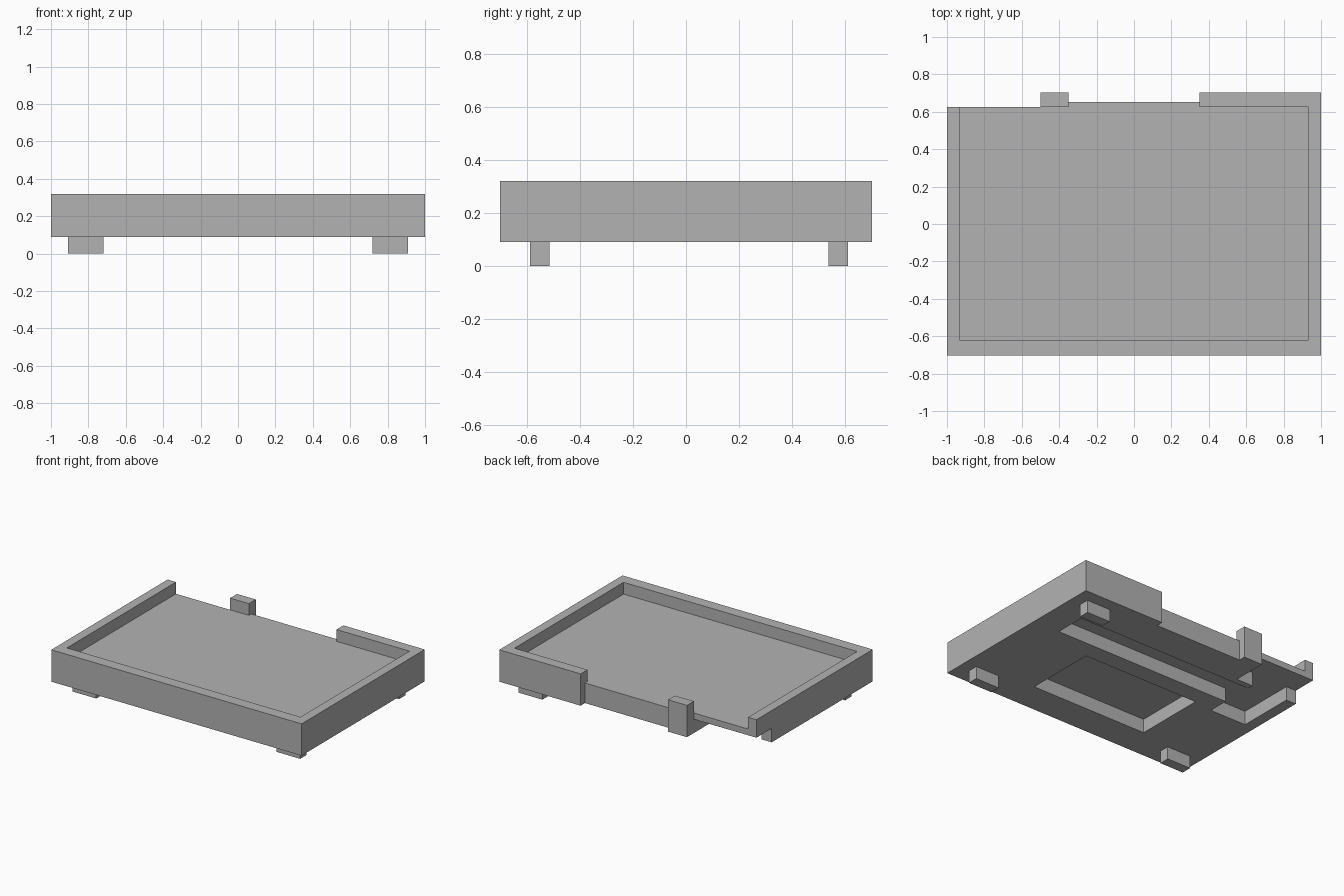
import bpy, bmesh

if "Cube" in bpy.data.objects:
    bpy.data.objects.remove(bpy.data.objects["Cube"])

grey = bpy.data.materials.new("plain grey")
grey.diffuse_color = (0.45, 0.45, 0.45, 1)
grey.use_nodes = True
grey.node_tree.nodes["Principled BSDF"].inputs["Base Color"].default_value = grey.diffuse_color


def prism(name, outline, z0, z1):
    """Vertical prism from an xy outline."""
    bm = bmesh.new()
    face = bm.faces.new([bm.verts.new((x, y, z0)) for x, y in outline])
    top = bmesh.ops.extrude_face_region(bm, geom=[face])["geom"]
    bmesh.ops.translate(bm, vec=(0, 0, z1 - z0),
                        verts=[v for v in top if isinstance(v, bmesh.types.BMVert)])
    bmesh.ops.recalc_face_normals(bm, faces=bm.faces)
    mesh = bpy.data.meshes.new(name)
    bm.to_mesh(mesh)
    bm.free()
    mesh.materials.append(grey)
    obj = bpy.data.objects.new(name, mesh)
    bpy.context.collection.objects.link(obj)
    return obj


def rect(x0, x1, y0, y1):
    return [(x0, y0), (x1, y0), (x1, y1), (x0, y1)]


def cut(target, name, outline, z0, z1):
    cutter = prism(name, outline, z0, z1)
    cutter.hide_render = True
    cutter.hide_viewport = True
    cutter.display_type = 'WIRE'
    mod = target.modifiers.new(name, 'BOOLEAN')
    mod.operation = 'DIFFERENCE'
    mod.solver = 'EXACT'
    mod.object = cutter


BOTTOM, CEILING, FLOOR, TOP = 0.09, 0.19, 0.235, 0.32

# Tray body with a stepped back edge (post and right-hand wall stick out)
body = prism("tray_body", [
    (-1, -0.703), (1, -0.703), (1, 0.703), (0.35, 0.703), (0.35, 0.653),
    (-0.35, 0.653), (-0.35, 0.703), (-0.5, 0.703), (-0.5, 0.625), (-1, 0.625),
], BOTTOM, TOP)

# Upper recess, open at the back on both sides of the post
cut(body, "tray_recess_cutter", [
    (-0.933, -0.62), (0.933, -0.62), (0.933, 0.625), (0.35, 0.625), (0.35, 0.8),
    (-0.35, 0.8), (-0.35, 0.625), (-0.5, 0.625), (-0.5, 0.8), (-0.933, 0.8),
], FLOOR, 0.5)

# Underside channel leading to the open back left corner
cut(body, "channel_cutter", [
    (0.79, 0.18), (-0.63, 0.18), (-0.63, 0.03), (-0.92, 0.03), (-0.92, 0.45),
    (-1.1, 0.45), (-1.1, 0.8), (-0.5, 0.8), (-0.5, 0.45), (-0.63, 0.45),
    (-0.63, 0.405), (0.79, 0.405),
], 0, CEILING)

# Rectangular underside pocket
cut(body, "pocket_cutter", rect(-0.48, 0.45, -0.475, 0.05), 0, CEILING)

# Three feet; the open corner has none
for name, x, y in (("front_left_foot", -0.815, -0.553),
                   ("front_right_foot", 0.815, -0.553),
                   ("back_right_foot", 0.815, 0.575)):
    prism(name, rect(x - 0.095, x + 0.095, y - 0.037, y + 0.037), 0, BOTTOM)
